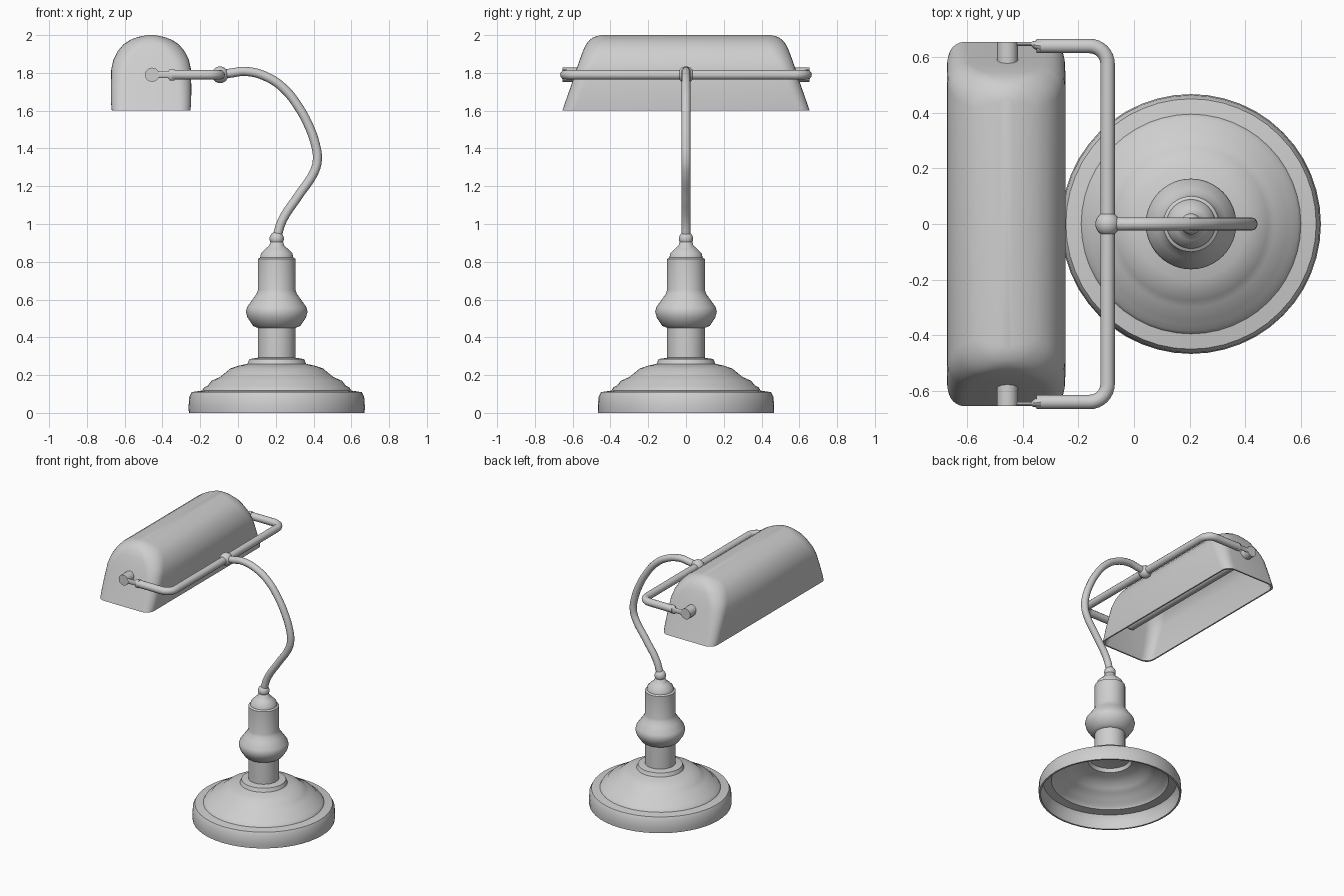
import bpy, bmesh
from math import sin, cos, pi, radians
from mathutils import Vector

cube = bpy.data.objects.get("Cube")
if cube:
    bpy.data.objects.remove(cube, do_unlink=True)

metal = bpy.data.materials.new("plain_grey")
metal.use_nodes = True
GREY = (0.62, 0.62, 0.62, 1)
metal.diffuse_color = GREY
metal.node_tree.nodes["Principled BSDF"].inputs["Base Color"].default_value = GREY

STEM_X, SHADE_X, BAR_X, AXIS_Z = 0.205, -0.46, -0.095, 1.79


def finish(obj, angle=35):
    """Give the part its material and smooth shading."""
    obj.data.materials.clear()
    obj.data.materials.append(metal)
    bpy.ops.object.select_all(action='DESELECT')
    obj.select_set(True)
    bpy.context.view_layer.objects.active = obj
    bpy.ops.object.shade_smooth_by_angle(angle=radians(angle))
    return obj


def loft(name, rings, angle=35):
    """Skin a list of equal-length rings and cap both ends."""
    bm = bmesh.new()
    loops = [[bm.verts.new(p) for p in ring] for ring in rings]
    for a, b in zip(loops, loops[1:]):
        for i in range(len(a)):
            j = (i + 1) % len(a)
            bm.faces.new((a[i], a[j], b[j], b[i]))
    bm.faces.new(loops[0])
    bm.faces.new(loops[-1])
    bmesh.ops.recalc_face_normals(bm, faces=bm.faces)
    mesh = bpy.data.meshes.new(name)
    bm.to_mesh(mesh)
    bm.free()
    obj = bpy.data.objects.new(name, mesh)
    bpy.context.collection.objects.link(obj)
    return finish(obj, angle)


def lathe(name, profile, steps=48):
    """Turn a (radius, height) profile about the stem axis."""
    turn = [2 * pi * i / steps for i in range(steps)]
    return loft(name, [[(STEM_X + r * cos(a), r * sin(a), z) for a in turn]
                       for r, z in profile])


def rounded_rect(z, hx, hy, r, steps=6):
    """Horizontal rounded rectangle centred under the shade."""
    r = min(r, hx * 0.9)
    ring = []
    for k, (sx, sy) in enumerate([(1, 1), (-1, 1), (-1, -1), (1, -1)]):
        for i in range(steps + 1):
            a = (k + i / steps) * pi / 2
            ring.append((SHADE_X + sx * (hx - r) + r * cos(a),
                         sy * (hy - r) + r * sin(a), z))
    return ring


def tube(name, points, radius, smooth_path=False):
    """Round tube along a path."""
    curve = bpy.data.curves.new(name, 'CURVE')
    curve.dimensions = '3D'
    curve.bevel_depth = radius
    curve.bevel_resolution = 4
    curve.resolution_u = 6
    curve.use_fill_caps = True
    if smooth_path:
        spline = curve.splines.new('BEZIER')
        spline.bezier_points.add(len(points) - 1)
        for bp, p in zip(spline.bezier_points, points):
            bp.co = p
            bp.handle_left_type = bp.handle_right_type = 'AUTO'
    else:
        spline = curve.splines.new('POLY')
        spline.points.add(len(points) - 1)
        for sp, p in zip(spline.points, points):
            sp.co = (*p, 1)
    obj = bpy.data.objects.new(name, curve)
    bpy.context.collection.objects.link(obj)
    bpy.ops.object.select_all(action='DESELECT')
    obj.select_set(True)
    bpy.context.view_layer.objects.active = obj
    bpy.ops.object.convert(target='MESH')
    obj = bpy.context.view_layer.objects.active
    obj.name = name
    return finish(obj, 40)


def ball(name, loc, radius):
    bpy.ops.mesh.primitive_uv_sphere_add(segments=24, ring_count=14,
                                         radius=radius, location=loc)
    bpy.context.object.name = name
    return finish(bpy.context.object)


# Hollow stepped base
base = [(0.465, 0), (0.467, 0.03), (0.463, 0.085), (0.45, 0.11), (0.395, 0.118),
        (0.385, 0.135), (0.365, 0.145), (0.345, 0.17), (0.3, 0.19),
        (0.275, 0.21), (0.245, 0.235), (0.2, 0.25), (0.155, 0.26),
        (0.145, 0.285), (0.1, 0.292), (0.03, 0.293)]
inside = [(r - 0.012, max(z - 0.012, 0)) for r, z in base]
lathe("base", inside[::-1] + base)

# Turned stem
lathe("stem", [(0.1, 0.285), (0.1, 0.45), (0.125, 0.46), (0.155, 0.505),
               (0.163, 0.535), (0.157, 0.56), (0.125, 0.605), (0.107, 0.63),
               (0.1, 0.65), (0.1, 0.815), (0.088, 0.822), (0.083, 0.845),
               (0.058, 0.87), (0.04, 0.885), (0.032, 0.91), (0.02, 0.92)])
ball("stem_finial", (STEM_X, 0, 0.922), 0.038)

# Bent neck and the joint it ends in
path = [(0.205, 0.93), (0.235, 1.02), (0.32, 1.15), (0.405, 1.28), (0.42, 1.34),
        (0.41, 1.42), (0.37, 1.53), (0.32, 1.62), (0.25, 1.71), (0.16, 1.775),
        (0.04, 1.808), (-0.03, 1.8), (BAR_X, AXIS_Z)]
tube("neck", [(x, 0, z) for x, z in path], 0.024, True)
ball("neck_joint", (BAR_X, 0, AXIS_Z), 0.044)

# U-shaped yoke with rounded corners
R, ARM_Y = 0.065, 0.64
half = [(-0.35, ARM_Y)] + [
    (BAR_X - R + R * sin(a), ARM_Y - R + R * cos(a))
    for a in [pi / 2 * i / 8 for i in range(9)]]
yoke = half + [(x, -y) for x, y in reversed(half)]
tube("yoke", [(x, y, AXIS_Z) for x, y in yoke], 0.026)

# Flattened yoke ends and pivot pins on both sides
for side, s in (("back", 1), ("front", -1)):
    tab = []
    for x, y, hy, hz in [(-0.335, 0.64, 0.022, 0.031), (-0.36, 0.644, 0.014, 0.031),
                         (-0.37, 0.647, 0.007, 0.018), (-0.45, 0.647, 0.007, 0.018)]:
        tab.append([(x, s * y + hy * cos(a), AXIS_Z + hz * sin(a))
                    for a in [2 * pi * i / 16 for i in range(16)]])
    loft(side + "_yoke_tab", tab)
    tube(side + "_pivot_pin", [(-0.455, s * 0.57, AXIS_Z), (-0.455, s * 0.655, AXIS_Z)],
         0.038)

# Open-bottomed shade: outer shell, then the same shape offset inward
levels = [(1.6, 0.208, 0.655, 0.06), (1.64, 0.212, 0.641, 0.065),
          (1.72, 0.213, 0.613, 0.07), (1.82, 0.211, 0.58, 0.08),
          (1.87, 0.2, 0.563, 0.09), (1.915, 0.177, 0.546, 0.1),
          (1.95, 0.148, 0.53, 0.1), (1.975, 0.11, 0.51, 0.1),
          (1.99, 0.07, 0.488, 0.06), (2.0, 0.02, 0.45, 0.02)]
outer = [rounded_rect(*lv) for lv in levels]
inner = [rounded_rect(max(z - 0.01, 1.6), max(hx - 0.01, 0.012), hy - 0.01, r)
         for z, hx, hy, r in levels]
loft("shade", inner[::-1] + outer, 50)

# Tube bulb between the pivots
tube("tube_bulb", [(SHADE_X, -0.575, AXIS_Z - 0.01), (SHADE_X, 0.575, AXIS_Z - 0.01)],
     0.036)
